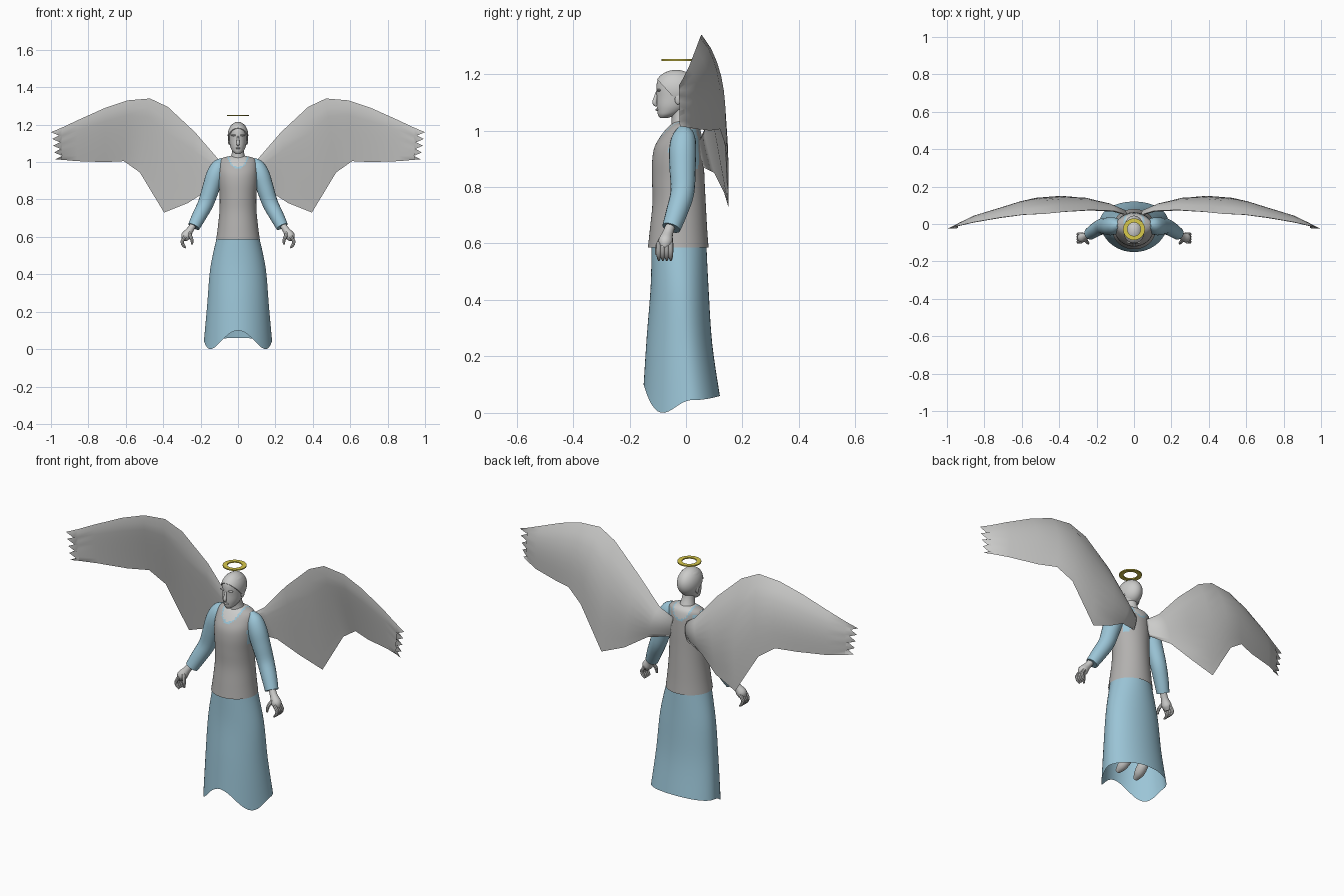
import bpy, bmesh, math
from mathutils import Vector

if "Cube" in bpy.data.objects:
    bpy.data.objects.remove(bpy.data.objects["Cube"])


def material(name, rgb):
    m = bpy.data.materials.new(name)
    m.diffuse_color = (*rgb, 1)
    m.use_nodes = True
    m.node_tree.nodes["Principled BSDF"].inputs["Base Color"].default_value = m.diffuse_color
    return m


PALE = material("pale_grey", (0.60, 0.60, 0.59))
VEST = material("vest_grey", (0.45, 0.44, 0.43))
BLUE = material("soft_blue", (0.33, 0.56, 0.68))
GOLD = material("gold", (0.68, 0.58, 0.07))


def finish(name, bm, mats, mirror=False, rule=None, angle=40):
    """Turn a bmesh into a smooth object, optionally mirrored and coloured by rule."""
    bmesh.ops.remove_doubles(bm, verts=bm.verts, dist=1e-5)
    bmesh.ops.recalc_face_normals(bm, faces=bm.faces)
    if rule:
        for f in bm.faces:
            f.material_index = rule(f.calc_center_median())
    me = bpy.data.meshes.new(name)
    bm.to_mesh(me)
    bm.free()
    for m in mats:
        me.materials.append(m)
    me.shade_smooth()
    me.set_sharp_from_angle(angle=math.radians(angle))
    ob = bpy.data.objects.new(name, me)
    bpy.context.collection.objects.link(ob)
    if mirror:
        ob.modifiers.new("mirror", "MIRROR").use_clip = False
    return ob


def loft_bm(rings, caps=(True, True)):
    bm = bmesh.new()
    loops = [[bm.verts.new(p) for p in r] for r in rings]
    n = len(loops[0])
    for a, b in zip(loops, loops[1:]):
        for i in range(n):
            j = (i + 1) % n
            bm.faces.new((a[i], a[j], b[j], b[i]))
    if caps[0]:
        bm.faces.new(loops[0])
    if caps[1]:
        bm.faces.new(loops[-1])
    return bm


def smooth_rows(rows, k):
    """Catmull-Rom interpolation of a table of rows, k steps per span."""
    out = []
    for i in range(len(rows) - 1):
        a, b = rows[max(i - 1, 0)], rows[i]
        c, d = rows[i + 1], rows[min(i + 2, len(rows) - 1)]
        for s in range(k):
            t = s / k
            out.append([0.5 * (2 * q + (r - p) * t + (2 * p - 5 * q + 4 * r - w) * t * t
                               + (3 * q - p - 3 * r + w) * t ** 3)
                        for p, q, r, w in zip(a, b, c, d)])
    return out + [list(rows[-1])]


def oval(z, rx, yf, yb, n, shift=0):
    """Ellipse from yf to yb; shift moves its widest line along y."""
    mid = (yf + yb) / 2 + shift
    return [(rx * math.cos(a), mid + math.sin(a) * (yb - mid if math.sin(a) > 0 else mid - yf), z)
            for a in (2 * math.pi * i / n for i in range(n))]


def tube_rings(rows, n, k):
    rows = smooth_rows(rows, k)
    pts = [Vector(r[:3]) for r in rows]
    rings = []
    for i, p in enumerate(pts):
        d = pts[min(i + 1, len(pts) - 1)] - pts[max(i - 1, 0)]
        q = Vector((0, 0, -1)).rotation_difference(d.normalized())
        rings.append([p + q @ Vector((rows[i][3] * math.cos(a), rows[i][3] * math.sin(a), 0))
                      for a in (2 * math.pi * j / n for j in range(n))])
    return rings


def tube(name, rows, mat, n=16, k=4, mirror=True):
    return finish(name, loft_bm(tube_rings(rows, n, k)), [mat], mirror)


def ball(name, loc, size, mat, mirror=False):
    bm = bmesh.new()
    bmesh.ops.create_uvsphere(bm, u_segments=20, v_segments=12, radius=1)
    for v in bm.verts:
        v.co = Vector(loc) + v.co * Vector(size)
    return finish(name, bm, [mat], mirror)


# skirt with a wavy hem
HEM = [(0, 0.10), (0.94, 0.0), (1.6, 0.045), (math.pi, 0.06)]


def hem(a):
    p = abs((a + math.pi / 2 + math.pi) % (2 * math.pi) - math.pi)
    for (p0, z0), (p1, z1) in zip(HEM, HEM[1:]):
        if p <= p1 + 1e-6:
            return z0 + (z1 - z0) * (0.5 - 0.5 * math.cos(math.pi * (p - p0) / (p1 - p0)))
    return HEM[-1][1]


skirt_rows = smooth_rows([(0, 0.113, -0.122, 0.072), (0.3, 0.148, -0.125, 0.08),
                          (0.66, 0.165, -0.139, 0.093), (1, 0.182, -0.15, 0.12)], 5)
rings = []
for t, rx, yf, yb in skirt_rows:
    ring = oval(0, rx, yf, yb, 64, 0.03 * t)
    rings.append([(x, y, 0.6 + (hem(2 * math.pi * i / 64) - 0.6) * t)
                  for i, (x, y, _) in enumerate(ring)])
finish("skirt", loft_bm(rings, (False, False)), [BLUE])


# vest, with blue armholes and collar and bare neck coloured by position
def vest_rule(c):
    scoop = (c.x / 0.055) ** 2 + ((c.z - 1.035) / 0.07) ** 2
    if scoop < 0.72:
        return 2
    if scoop < 1:
        return 1
    side = 0.096 if c.y < 0.02 else 0.062
    return 1 if abs(c.x) > side and 0.86 < c.z < 1.005 else 0


torso = smooth_rows([(0.585, 0.117, -0.135, 0.08), (0.65, 0.108, -0.128, 0.075),
                     (0.74, 0.099, -0.119, 0.07), (0.82, 0.098, -0.12, 0.066),
                     (0.89, 0.103, -0.12, 0.063), (0.94, 0.104, -0.112, 0.06),
                     (0.98, 0.102, -0.09, 0.056), (1.01, 0.096, -0.066, 0.048),
                     (1.025, 0.075, -0.048, 0.036), (1.033, 0.04, -0.035, 0.022)], 5)
finish("vest", loft_bm([oval(*r, 72) for r in torso], (False, True)),
       [VEST, BLUE, PALE], rule=vest_rule)

# sleeves
tube("sleeves", [(0.078, -0.008, 1.012, 0.016), (0.1, -0.008, 0.98, 0.04),
                 (0.122, -0.012, 0.93, 0.048), (0.145, -0.012, 0.86, 0.046),
                 (0.172, -0.013, 0.78, 0.042), (0.208, -0.033, 0.71, 0.038),
                 (0.236, -0.052, 0.655, 0.033)], BLUE, 20)

# hands with fingers and thumb
tube("palms", [(0.238, -0.054, 0.665, 0.017), (0.258, -0.065, 0.635, 0.019),
               (0.278, -0.073, 0.605, 0.026), (0.288, -0.076, 0.582, 0.014)], PALE)
for i in range(4):
    y = -0.096 + 0.014 * i
    tube("finger_%d" % (i + 1), [(0.282, y, 0.602, 0.009), (0.299, y, 0.575, 0.009),
                                 (0.291, y, 0.553, 0.008), (0.279, y, 0.541, 0.004)], PALE, 8, 2)
tube("thumbs", [(0.264, -0.082, 0.622, 0.01), (0.248, -0.1, 0.59, 0.009),
                (0.245, -0.104, 0.56, 0.005)], PALE, 8, 2)

# legs and hanging feet under the skirt
tube("legs", [(0.05, -0.02, 0.55, 0.045), (0.05, -0.01, 0.3, 0.035),
              (0.05, 0.01, 0.15, 0.022)], PALE)
tube("feet", [(0.05, 0.025, 0.17, 0.02), (0.052, 0.012, 0.14, 0.027),
              (0.056, -0.025, 0.11, 0.026), (0.06, -0.06, 0.09, 0.012)], PALE)

# neck and head
tube("neck", [(0, -0.03, 1.1, 0.034), (0, -0.02, 1.055, 0.032), (0, -0.008, 1.0, 0.045)],
     PALE, mirror=False)
head = smooth_rows([(1.044, 0.012, -0.092, -0.066), (1.055, 0.027, -0.099, -0.035),
                    (1.07, 0.036, -0.102, -0.008), (1.09, 0.043, -0.104, 0.014),
                    (1.12, 0.047, -0.104, 0.03), (1.15, 0.049, -0.105, 0.036),
                    (1.18, 0.046, -0.1, 0.03), (1.2, 0.034, -0.08, 0.01),
                    (1.21, 0.012, -0.05, -0.02)], 3)
finish("head", loft_bm([oval(*r, 32) for r in head]), [PALE])
tube("nose", [(0, -0.102, 1.14, 0.004), (0, -0.108, 1.115, 0.007),
              (0, -0.111, 1.098, 0.009), (0, -0.104, 1.088, 0.005)], PALE, 10, 3, False)
ball("lips", (0, -0.1, 1.074), (0.014, 0.008, 0.005), PALE)
ball("brows", (0.02, -0.096, 1.143), (0.018, 0.008, 0.005), PALE, True)
ball("ears", (0.047, -0.028, 1.112), (0.007, 0.012, 0.02), PALE, True)

# hair cap, cut away from the face along a slanted plane
bm = bmesh.new()
bmesh.ops.create_uvsphere(bm, u_segments=32, v_segments=20, radius=1)
for v in bm.verts:
    v.co = Vector((0, -0.035, 1.143)) + v.co * Vector((0.055, 0.08, 0.072))
bmesh.ops.bisect_plane(bm, geom=bm.verts[:] + bm.edges[:] + bm.faces[:],
                       plane_co=(0, -0.09, 1.168), plane_no=(0, 1.1, 1), clear_inner=True)
bmesh.ops.holes_fill(bm, edges=[e for e in bm.edges if e.is_boundary])
finish("hair", bm, [PALE])

# halo: flat ring
prof = [(0.036, -0.003), (0.058, -0.003), (0.058, 0.003), (0.036, 0.003)]
rings = [[(r * math.cos(a), -0.028 + r * math.sin(a), 1.25 + h) for r, h in prof]
         for a in (2 * math.pi * i / 40 for i in range(41))]
finish("halo", loft_bm(rings, (False, False)), [GOLD])

# wings: cambered sections with a rounded leading edge, ending in feather tips
# each row: leading x, z, y, trailing x, z, y, bulge
STATIONS = [(0.04, 0.97, 0.05, 0.05, 0.87, 0.06, 0.5),
            (0.105, 1.015, 0.07, 0.16, 0.85, 0.10, 0.7),
            (0.23, 1.16, 0.075, 0.27, 0.78, 0.135, 0.9),
            (0.375, 1.295, 0.065, 0.395, 0.73, 0.15, 1.0),
            (0.47, 1.34, 0.055, 0.525, 0.945, 0.14, 1.0),
            (0.59, 1.33, 0.05, 0.61, 1.005, 0.12, 0.9),
            (0.71, 1.29, 0.035, 0.71, 1.0, 0.085, 0.75),
            (0.855, 1.225, 0.01, 0.86, 1.005, 0.04, 0.5),
            (0.94, 1.185, -0.01, 0.94, 1.012, 0.0, 0.25),
            (0.978, 1.16, -0.025, 0.955, 1.015, -0.022, 0)]
K = 8
rings = []
for s, (lx, lz, ly, tx, tz, ty, b) in enumerate(STATIONS):
    def point(k, bulge, power):
        u = k / K
        x = lx + (tx - lx) * u
        if s == len(STATIONS) - 1:
            x += 0.022 if k % 2 == 0 else -0.018
        camber = math.sin(math.pi * u ** power)
        return (x, ly + (ty - ly) * u + bulge * b * camber, lz + (tz - lz) * u)
    rings.append([point(k, -0.012, 0.45) for k in range(K + 1)]
                 + [point(k, 0.038, 0.75) for k in range(K - 1, 0, -1)])
finish("wings", loft_bm(rings, (True, False)), [PALE], True, angle=120)
